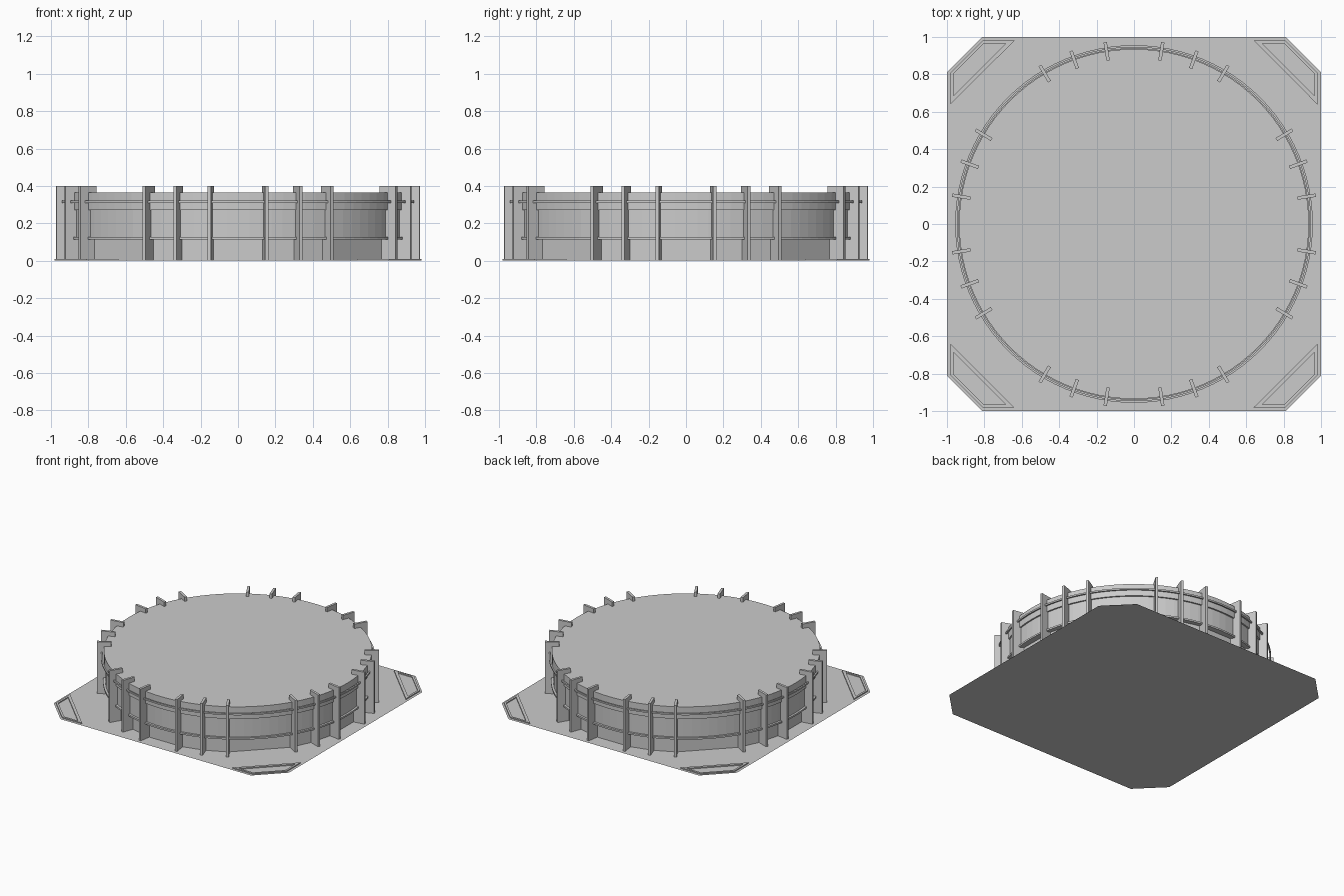
import bpy, bmesh, math
from mathutils import Matrix

cube = bpy.data.objects.get("Cube")
if cube:
    bpy.data.objects.remove(cube)

grey = bpy.data.materials.new("plain_grey")
grey.use_nodes = True
grey.diffuse_color = (0.6, 0.6, 0.6, 1)
grey.node_tree.nodes["Principled BSDF"].inputs["Base Color"].default_value = (0.6, 0.6, 0.6, 1)


def finish(name, bm):
    bmesh.ops.recalc_face_normals(bm, faces=bm.faces)
    mesh = bpy.data.meshes.new(name)
    bm.to_mesh(mesh)
    bm.free()
    mesh.materials.append(grey)
    ob = bpy.data.objects.new(name, mesh)
    bpy.context.collection.objects.link(ob)
    return ob


def polar(r, degrees):
    a = math.radians(degrees)
    return r * math.cos(a), r * math.sin(a)


def prism(name, outline, z0, z1):
    bm = bmesh.new()
    face = bm.faces.new([bm.verts.new((x, y, z0)) for x, y in outline])
    side = bmesh.ops.extrude_face_region(bm, geom=[face], use_keep_orig=True)["geom"]
    top = [v for v in side if isinstance(v, bmesh.types.BMVert)]
    bmesh.ops.translate(bm, verts=top, vec=(0, 0, z1 - z0))
    return finish(name, bm)


def lathe(name, profile, segments=96, closed=False):
    """Revolve (radius, height) points about z."""
    bm = bmesh.new()
    loops = [[bm.verts.new((*polar(r, 360 * i / segments), z)) for i in range(segments)]
             for r, z in profile]
    pairs = list(zip(loops, loops[1:]))
    if closed:
        pairs.append((loops[-1], loops[0]))
    else:
        bm.faces.new(loops[0])
        bm.faces.new(loops[-1])
    for a, b in pairs:
        for i in range(segments):
            j = (i + 1) % segments
            bm.faces.new((a[i], a[j], b[j], b[i]))
    return finish(name, bm)


def hoop(name, r0, r1, z0, z1):
    return lathe(name, [(r0, z0), (r1, z0), (r1, z1), (r0, z1)], closed=True)


# Thin ground sheet with clipped corners
bm = bmesh.new()
C = 0.81
sheet = [(C, -1), (1, -C), (1, C), (C, 1), (-C, 1), (-1, C), (-1, -C), (-C, -1)]
bm.faces.new([bm.verts.new((x, y, 0)) for x, y in sheet])
finish("ground_sheet", bm)

# Fins stand in four groups of six
fin_angles = [quarter + a for quarter in (0, 90, 180, 270)
              for a in (-30.7, -20, -9, 9, 20, 30.7)]

# Faceted lower wall, with its corners at the fins
prism("lower_wall", [polar(0.9, a) for a in fin_angles], 0.001, 0.13)

# Round drum with a thicker upper band and flat roof
lathe("drum", [(0.924, 0.12), (0.924, 0.272), (0.935, 0.272), (0.935, 0.365)])

# Hoops around the drum
hoop("lower_hoop", 0.915, 0.94, 0.115, 0.128)
hoop("upper_hoop", 0.945, 0.956, 0.31, 0.322)

# Radial fins
bm = bmesh.new()
for a in fin_angles:
    spin = Matrix.Rotation(math.radians(a), 4, "Z")
    place = Matrix.Translation((0.935, 0, 0.2))
    size = Matrix.Diagonal((0.1, 0.018, 0.398, 1))
    bmesh.ops.create_cube(bm, size=1, matrix=spin @ place @ size)
finish("fins", bm)

# Low raised trapezoid frames in the corners
outer = [(0.64, 0.98), (0.81, 0.98), (0.98, 0.81), (0.98, 0.64)]
inner = [(0.685, 0.965), (0.804, 0.965), (0.965, 0.804), (0.965, 0.685)]
bm = bmesh.new()
for k in range(4):
    spin = Matrix.Rotation(math.radians(90 * k), 4, "Z")
    rings = [[bm.verts.new(spin @ Matrix.Translation((x, y, z)).translation) for x, y in pts]
             for pts, z in ((outer, 0.001), (outer, 0.009), (inner, 0.009), (inner, 0.001))]
    for a, b in zip(rings, rings[1:] + rings[:1]):
        for i in range(4):
            j = (i + 1) % 4
            bm.faces.new((a[i], a[j], b[j], b[i]))
finish("corner_frames", bm)
